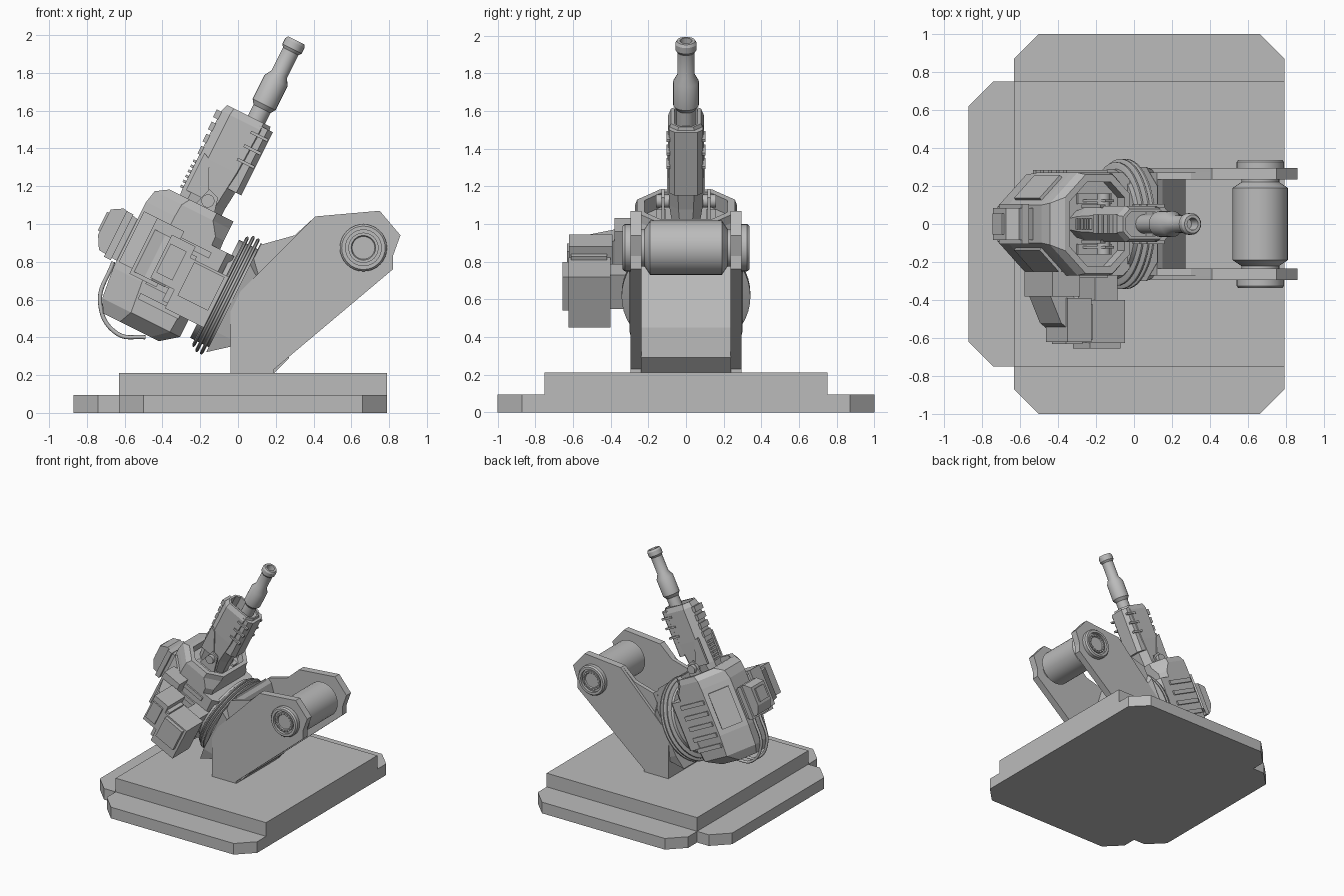
import bpy, bmesh, math
from mathutils import Matrix, Vector

if bpy.data.objects.get("Cube"):
    bpy.data.objects.remove(bpy.data.objects["Cube"])

grey = bpy.data.materials.new("plain grey")
grey.use_nodes = True
grey.diffuse_color = (0.5, 0.5, 0.5, 1)
grey.node_tree.nodes["Principled BSDF"].inputs["Base Color"].default_value = (0.5, 0.5, 0.5, 1)

# The turret is built upright about its ring centre, then tilted
TILT = Matrix.Translation((-0.07, 0, 0.63)) @ Matrix.Rotation(math.atan(0.5), 4, 'Y')
WORLD = Matrix.Identity(4)


def loft(name, sections, frame=WORLD, smooth=False):
    """Skin a stack of equal-length point loops and cap both ends."""
    bm = bmesh.new()
    rings = [[bm.verts.new(frame @ Vector(p)) for p in s] for s in sections]
    n = len(rings[0])
    for a, b in zip(rings, rings[1:]):
        for i in range(n):
            j = (i + 1) % n
            bm.faces.new((a[i], a[j], b[j], b[i]))
    bm.faces.new(rings[0])
    bm.faces.new(rings[-1])
    bmesh.ops.recalc_face_normals(bm, faces=bm.faces)
    mesh = bpy.data.meshes.new(name)
    bm.to_mesh(mesh)
    bm.free()
    mesh.materials.append(grey)
    ob = bpy.data.objects.new(name, mesh)
    bpy.context.collection.objects.link(ob)
    if smooth:
        bpy.ops.object.select_all(action='DESELECT')
        ob.select_set(True)
        bpy.context.view_layer.objects.active = ob
        bpy.ops.object.shade_smooth_by_angle(angle=math.radians(30))
    return ob


def plan(name, pts, z0, z1, frame=WORLD):
    return loft(name, [[(x, y, z) for x, y in pts] for z in (z0, z1)], frame)


def side(name, pts, y0, y1, frame=WORLD):
    return loft(name, [[(x, y, z) for x, z in pts] for y in (y0, y1)], frame)


def box(name, x, y, z, frame=TILT):
    return plan(name, [(x[0], y[0]), (x[1], y[0]), (x[1], y[1]), (x[0], y[1])], *z, frame)


def lathe(name, profile, centre, axis, frame=WORLD, n=32):
    """Turn (radius, distance) pairs round an axis through centre."""
    c = Vector(centre)
    turn = Vector((0, 0, 1)).rotation_difference(Vector(axis))
    circle = [2 * math.pi * i / n for i in range(n)]
    return loft(name, [[c + turn @ Vector((r * math.cos(a), r * math.sin(a), d))
                        for a in circle] for r, d in profile], frame, True)


def octagon(x0, x1, w, cut, z, front=None):
    f = cut if front is None else front
    half = [(x0, w - cut), (x0 + cut, w), (x1 - f, w), (x1, w - f)]
    return [(x, y, z) for x, y in half + [(x, -y) for x, y in reversed(half)]]


# Stepped base
half = [(.79, .87), (.66, 1), (-.5, 1), (-.63, .87), (-.63, .75), (-.74, .75), (-.87, .62)]
plan("base_plate", half + [(x, -y) for x, y in reversed(half)], 0, .095)
box("base_step", (-.63, .79), (-.75, .75), (.095, .212), WORLD)

# Bracket: side cheeks in two layers, web and slanted mounting head
cheek = [(-.04, .21), (.19, .21), (.19, .23), (.82, .76), (.82, .83),
         (.86, .94), (.75, 1.07), (.41, 1.04), (-.04, .59)]
inner = cheek[:-1] + [(.3, .94), (.12, .89), (-.04, .57)]
for s, tag in ((-1, "right"), (1, "left")):
    side("outer_cheek_" + tag, cheek, s * .27, s * .295)
    side("inner_cheek_" + tag, inner, s * .235, s * .27)
side("bracket_web", [(-.04, .21), (.19, .21), (.27, .29), (.27, .45), (.15, .86),
                     (.12, .89), (-.04, .57)], -.24, .24)
loft("mount_head", [[(.05, y, z) for y, z in
     [(.27, -.32), (.3, -.2), (.3, .2), (.2, .33), (-.2, .33), (-.3, .2), (-.3, -.2), (-.27, -.32)]],
     [(.16, y, z) for y, z in
     [(.27, -.23), (.27, -.2), (.27, .12), (.2, .2), (-.2, .2), (-.27, .12), (-.27, -.2), (-.27, -.23)]]], TILT)

# Drum between the cheeks, with stepped end bosses
hub = (.664, 0, .874)
lathe("drum", [(.1, -.25), (.1, -.22), (.145, -.19), (.145, .19), (.1, .22), (.1, .25)], hub, (0, 1, 0))
for s, tag in ((-1, "right"), (1, "left")):
    lathe("drum_boss_" + tag, [(.11, .28), (.125, .295), (.125, .325), (.115, .337), (.095, .337),
          (.095, .315), (.08, .315), (.08, .328), (.065, .328), (.06, .32)], hub, (0, s, 0))
    for i in range(16):
        a = i * math.pi / 8
        at = Vector(hub) + Vector((.072 * math.cos(a), s * .325, .072 * math.sin(a)))
        lathe("boss_stud_" + tag, [(.009, 0), (.009, .009)], at, (0, s, 0), n=6)

# Slewing ring made of stacked discs
for x, r in ((-.035, .325), (-.008, .342), (.02, .342)):
    lathe("ring_disc", [(r - .012, x), (r, x + .005), (r, x + .014), (r - .012, x + .019)],
          (0, 0, 0), (1, 0, 0), TILT, 48)
lathe("ring_core", [(.29, -.06), (.29, .07)], (0, 0, 0), (1, 0, 0), TILT, 48)

# Turret body with an open octagonal top
loft("turret_body", [octagon(-.53, -.2, .17, .1, -.38, .05), octagon(-.57, -.11, .26, .17, -.31, .06),
     octagon(-.59, -.11, .27, .17, -.14, .05), octagon(-.59, -.13, .27, .17, .25, .05),
     octagon(-.575, -.13, .27, .16, .32, .1), octagon(-.508, -.13, .26, .12, .364, .1),
     octagon(-.48, -.16, .22, .1, .364, .08), octagon(-.48, -.16, .22, .1, .28, .08)], TILT)
loft("body_neck", [octagon(-.2, -.045, .27, .02, z, .04) for z in (-.2, .2)], TILT)
for s in (-1, 1):
    # Side ribs and angled rear panels
    for i in range(5):
        z = -.23 + i * .09
        box("side_rib", (-.4, -.16), (s * .265, s * .283), (z, z + .035))
    a, b, o = Vector((-.565, s * .125, 0)), Vector((-.445, s * .245, 0)), Vector((-.012, s * .012, 0))
    loft("rear_panel", [[p + q + Vector((0, 0, z)) for p, q in ((a, -o), (b, -o), (b, o), (a, o))]
                        for z in (-.1, .2)], TILT)

# Rear pod with raised frame and hanging cables
side("rear_pod", [(-.58, -.1), (-.7, -.09), (-.74, -.02), (-.74, .13), (-.68, .165), (-.58, .145)], -.085, .085, TILT)
box("pod_frame", (-.66, -.62), (-.105, .105), (-.11, .16))
box("pod_panel", (-.752, -.735), (-.055, .055), (0, .11))
for y in (-.05, .03):
    curve = bpy.data.curves.new("cable", 'CURVE')
    curve.dimensions, curve.bevel_depth, curve.bevel_resolution = '3D', .011, 2
    spline = curve.splines.new('BEZIER')
    path = [(-.66, .8), (-.73, .58), (-.64, .42), (-.49, .4)]
    spline.bezier_points.add(len(path) - 1)
    for bp, (x, z) in zip(spline.bezier_points, path):
        bp.co = (x, y, z)
        bp.handle_left_type = bp.handle_right_type = 'AUTO'
    curve.materials.append(grey)
    bpy.context.collection.objects.link(bpy.data.objects.new("cable", curve))

# Side equipment: jointed arm and two sensor boxes
box("arm_collar", (-.5, -.34), (-.38, -.25), (-.13, .2))
plan("arm", [(-.5, -.34), (-.36, -.34), (-.3, -.5), (-.38, -.55), (-.42, -.52)], -.11, .14, TILT)
box("upper_sensor", (-.39, -.25), (-.62, -.39), (-.1, .155))
box("upper_sensor_lid", (-.375, -.28), (-.632, -.62), (-.06, .11))
box("lower_sensor", (-.25, -.02), (-.625, -.4), (-.21, .09))
box("lower_sensor_band", (-.28, -.22), (-.61, -.42), (-.18, .11))
box("lower_sensor_plate", (-.22, -.04), (-.655, -.62), (-.12, .078))
box("sensor_mount", (-.19, -.06), (-.41, -.25), (-.12, .08))

# Gun cradle and axle
for s in (-1, 1):
    side("cradle_plate", [(-.38, .27), (-.22, .27), (-.26, .44), (-.32, .46)], s * .115, s * .13, TILT)
    box("cradle_foot", (-.4, -.2), (s * .105, s * .16), (.27, .3))
lathe("cradle_axle", [(.035, -.16), (.035, .16)], (-.3, 0, .4), (0, 1, 0), TILT, 20)

# Gun housing with hollow mouth, front block, rear steps and vents
loft("gun_housing", [octagon(-.44, -.2, .07, .04, .28), octagon(-.45, -.2, .09, .05, .4),
     octagon(-.45, -.18, .095, .05, .6), octagon(-.45, -.17, .095, .05, .86),
     octagon(-.435, -.18, .08, .04, .9), octagon(-.42, -.19, .062, .03, .9),
     octagon(-.42, -.19, .062, .03, .8)], TILT)
loft("front_block", [octagon(-.25, -.155, .09, .015, z, .03) for z in (.505, .88)], TILT)
for i in range(4):
    z = .6 + i * .07
    box("rear_step", (-.462 - .004 * i, -.42), (-.05, .05), (z, z + .045))
for i in range(6):
    z = .4 + i * .03
    box("rear_tooth", (-.465, -.44), (-.03, .03), (z, z + .014))
for s in (-1, 1):
    for z in (.66, .74, .82):
        box("side_vent", (-.26, -.16), (s * .085, s * .104), (z, z + .016))
    side("side_cover", [(-.43, .4), (-.3, .4), (-.39, .6), (-.43, .62)], s * .085, s * .102, TILT)

# Barrel with sleeve and muzzle lip
lathe("barrel", [(.05, .78), (.05, .965), (.068, .99), (.068, 1.13), (.046, 1.17), (.046, 1.305),
      (.057, 1.32), (.057, 1.355), (.048, 1.37), (.032, 1.37), (.028, 1.3)],
      (-.262, 0, 0), (0, 0, 1), TILT, 24)
